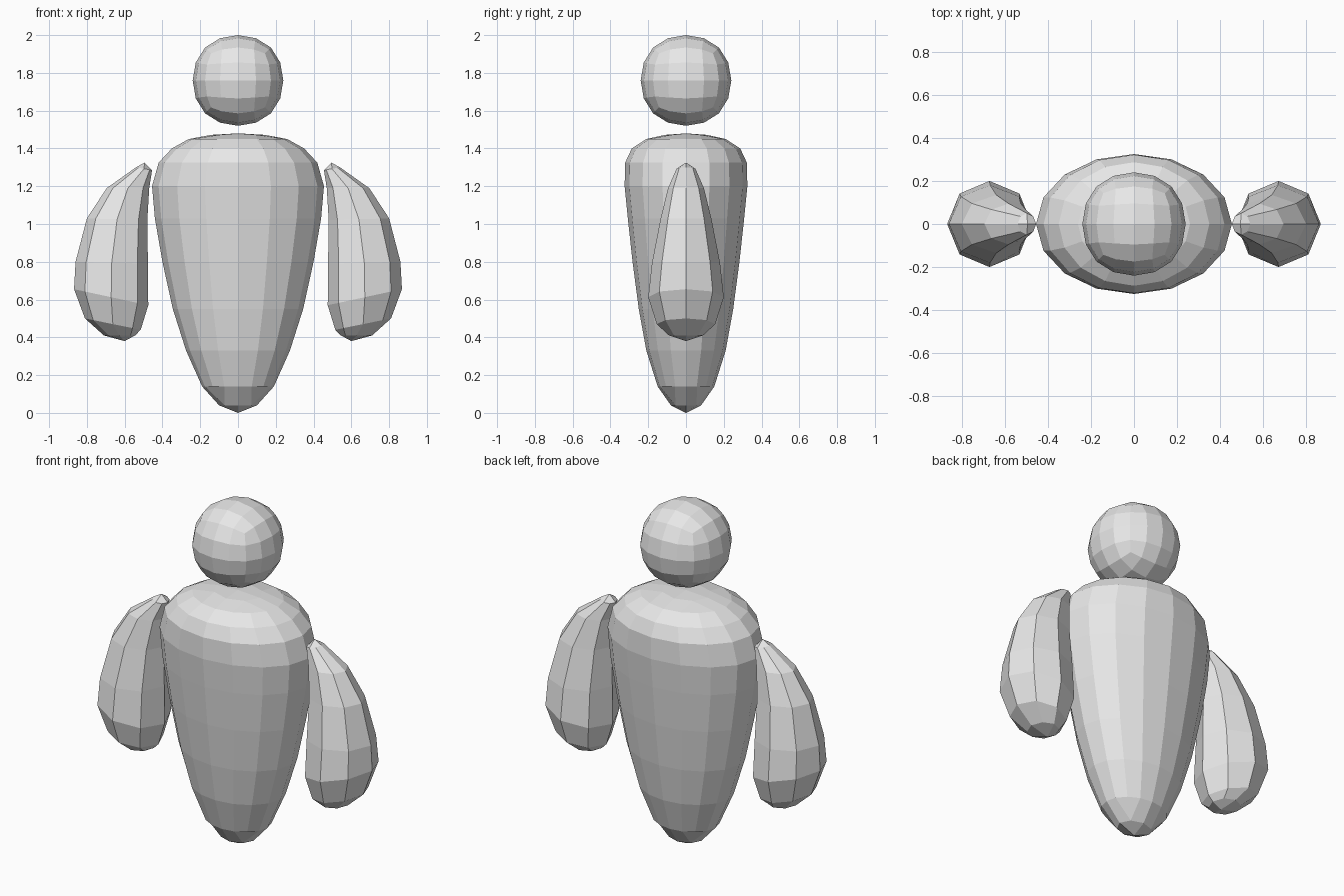
import bpy, bmesh, math

if "Cube" in bpy.data.objects:
    bpy.data.objects.remove(bpy.data.objects["Cube"])

grey = bpy.data.materials.new("light grey")
grey.diffuse_color = (0.8, 0.8, 0.8, 1)
grey.use_nodes = True
grey.node_tree.nodes["Principled BSDF"].inputs["Base Color"].default_value = grey.diffuse_color


def finish(name, bm):
    bmesh.ops.recalc_face_normals(bm, faces=bm.faces)
    me = bpy.data.meshes.new(name)
    bm.to_mesh(me)
    bm.free()
    me.materials.append(grey)
    ob = bpy.data.objects.new(name, me)
    bpy.context.collection.objects.link(ob)
    return ob


def cap(bm, ring, centre, inner=None):
    """Close a ring of 16 (through an inner ring of 8) or of 8 with quads."""
    if inner:
        for j in range(0, 8, 2):
            k = 2 * j
            bm.faces.new((ring[k], ring[k + 1], inner[j + 1], inner[j]))
            bm.faces.new((ring[k + 1], ring[k + 2], ring[k + 3], inner[j + 1]))
            bm.faces.new((ring[k + 3], ring[(k + 4) % 16], inner[(j + 2) % 8], inner[j + 1]))
        ring = inner
    c = bm.verts.new(centre)
    for j in range(1, 8, 2):
        bm.faces.new((c, ring[j - 1], ring[j], ring[(j + 1) % 8]))


def ring(bm, n, xi, zi, xo, zo, ry):
    """Tilted ellipse from inner point (xi, zi) to outer point (xo, zo)."""
    vs = []
    for i in range(n):
        a = 2 * math.pi * i / n
        t = (1 + math.cos(a)) / 2
        vs.append(bm.verts.new((xi + (xo - xi) * t, ry * math.sin(a), zi + (zo - zi) * t)))
    return vs


def bridge(bm, rings):
    for a, b in zip(rings, rings[1:]):
        n = len(a)
        for i in range(n):
            bm.faces.new((a[i], a[(i + 1) % n], b[(i + 1) % n], b[i]))


# Body: height, half width, half depth
bm = bmesh.new()
body = [(0.14, 0.19, 0.15), (0.33, 0.275, 0.21), (0.55, 0.345, 0.25),
        (0.80, 0.40, 0.283), (1.03, 0.44, 0.308), (1.20, 0.455, 0.325),
        (1.325, 0.42, 0.322), (1.40, 0.35, 0.287), (1.45, 0.26, 0.21)]
rings = [ring(bm, 16, -w, z, w, z, d) for z, w, d in body]
bridge(bm, rings)
cap(bm, rings[0], (0, 0, 0), ring(bm, 8, -0.10, 0.04, 0.10, 0.04, 0.08))
cap(bm, rings[-1], (0, 0, 1.48), ring(bm, 8, -0.14, 1.472, 0.14, 1.472, 0.11))
finish("body", bm)

# Arms: inner x, inner z, outer x, outer z, half depth
arm = [(0.455, 1.285, 0.54, 1.30, 0.05), (0.47, 1.19, 0.695, 1.19, 0.095),
       (0.48, 1.02, 0.80, 1.03, 0.135), (0.477, 0.79, 0.86, 0.80, 0.18),
       (0.475, 0.57, 0.868, 0.655, 0.2), (0.515, 0.44, 0.81, 0.50, 0.155),
       (0.545, 0.41, 0.71, 0.41, 0.09)]
for side, name in ((1, "right_arm"), (-1, "left_arm")):
    bm = bmesh.new()
    rings = [ring(bm, 8, *r) for r in arm]
    bridge(bm, rings)
    cap(bm, rings[0], (0.495, 0, 1.325))
    cap(bm, rings[-1], (0.60, 0, 0.38))
    for v in bm.verts:
        v.co.x *= side
    finish(name, bm)

# Head: ball made from a subdivided cube
bpy.ops.mesh.primitive_cube_add(size=1)
head = bpy.context.object
head.name = "head"
head.data.materials.append(grey)
mod = head.modifiers.new("round", 'SUBSURF')
mod.levels = mod.render_levels = 2
bpy.ops.object.modifier_apply(modifier=mod.name)
half = max(v.co.z for v in head.data.vertices)
for v in head.data.vertices:
    v.co *= 0.24 / half
    v.co.z += 1.76
for p in head.data.polygons:
    p.use_smooth = False
